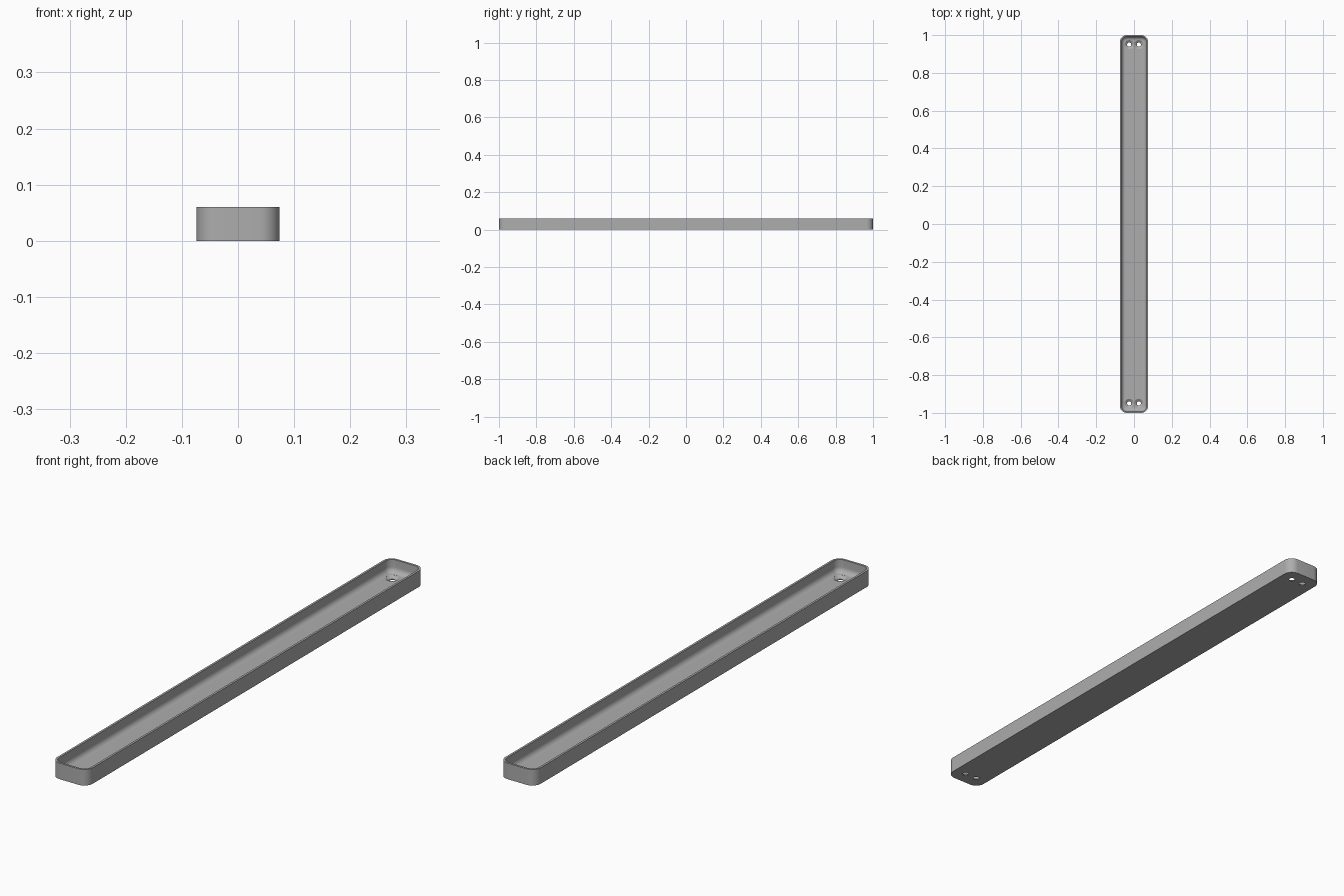
import bpy, bmesh, math

if "Cube" in bpy.data.objects:
    bpy.data.objects.remove(bpy.data.objects["Cube"])

HALF_X, HALF_Y, HEIGHT, CORNER = 0.074, 1.0, 0.06, 0.035
WALL, FLOOR, FILLET = 0.008, 0.012, 0.02
STEPS = 10

grey = bpy.data.materials.new("plain grey")
grey.use_nodes = True
colour = (0.42, 0.42, 0.42, 1)
grey.diffuse_color = colour
grey.node_tree.nodes["Principled BSDF"].inputs["Base Color"].default_value = colour


def rounded_ring(bm, inset, z):
    """Rounded rectangle of vertices, moved inwards by inset."""
    ring = []
    for i, (sx, sy) in enumerate([(1, 1), (-1, 1), (-1, -1), (1, -1)]):
        for k in range(STEPS + 1):
            a = math.pi / 2 * (i + k / STEPS)
            r = CORNER - inset
            ring.append(bm.verts.new((sx * (HALF_X - CORNER) + r * math.cos(a),
                                      sy * (HALF_Y - CORNER) + r * math.sin(a), z)))
    return ring


def lathe_cutter(name, x, y, profile):
    """Closed solid of revolution about a vertical axis."""
    bm = bmesh.new()
    n = 32
    rings = [[bm.verts.new((x + r * math.cos(2 * math.pi * k / n),
                            y + r * math.sin(2 * math.pi * k / n), z))
              for k in range(n)] for r, z in profile]
    for a, b in zip(rings, rings[1:]):
        for k in range(n):
            bm.faces.new((a[k], a[(k + 1) % n], b[(k + 1) % n], b[k]))
    bm.faces.new(rings[0][::-1])
    bm.faces.new(rings[-1])
    return make_object(name, bm)


def make_object(name, bm):
    mesh = bpy.data.meshes.new(name)
    bmesh.ops.recalc_face_normals(bm, faces=bm.faces)
    bm.to_mesh(mesh)
    bm.free()
    mesh.materials.append(grey)
    obj = bpy.data.objects.new(name, mesh)
    bpy.context.collection.objects.link(obj)
    return obj


# Tray: outer wall, flat rim, inner wall, rounded transition to the floor
bm = bmesh.new()
section = [(0, 0), (0, HEIGHT), (WALL, HEIGHT)]
for k in range(9):
    a = math.pi / 2 * k / 8
    section.append((WALL + FILLET * (1 - math.cos(a)),
                    FLOOR + FILLET * (1 - math.sin(a))))
rings = [rounded_ring(bm, d, z) for d, z in section]
for a, b in zip(rings, rings[1:]):
    for k in range(len(a)):
        j = (k + 1) % len(a)
        bm.faces.new((a[k], a[j], b[j], b[k]))
bm.faces.new(rings[0][::-1])
bm.faces.new(rings[-1])
tray = make_object("tray", bm)

# Countersunk screw holes, a pair at each end
hole = [(0.011, -0.01), (0.011, 0.003), (0.024, FLOOR), (0.024, FLOOR + 0.01)]
bpy.context.view_layer.objects.active = tray
tray.select_set(True)
for sx in (-1, 1):
    for sy in (-1, 1):
        cutter = lathe_cutter("screw_hole_cutter", sx * 0.0255, sy * 0.95, hole)
        cutter.hide_render = True
        mod = tray.modifiers.new("screw_hole", "BOOLEAN")
        mod.operation = "DIFFERENCE"
        mod.solver = "EXACT"
        mod.object = cutter
        bpy.ops.object.modifier_apply(modifier=mod.name)
        bpy.data.objects.remove(cutter)

bpy.ops.object.shade_smooth_by_angle(angle=math.radians(30))
